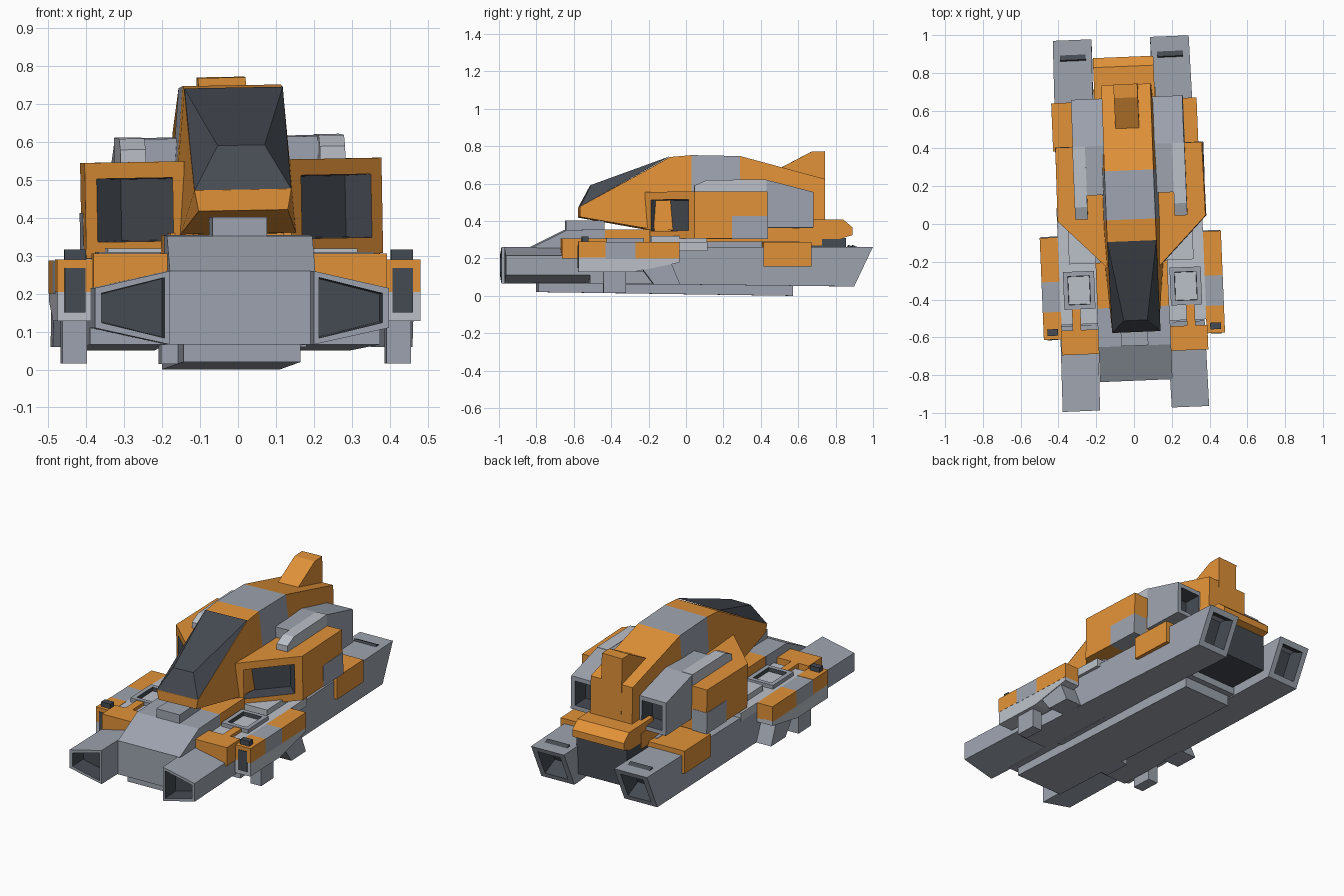
import bpy, bmesh
from mathutils import Vector

if "Cube" in bpy.data.objects:
    bpy.data.objects.remove(bpy.data.objects["Cube"])

YAW, AXIS = 0.041, -0.022      # the whole craft sits slightly turned


def material(name, rgb):
    m = bpy.data.materials.new(name)
    m.diffuse_color = (*rgb, 1)
    m.use_nodes = True
    m.node_tree.nodes["Principled BSDF"].inputs["Base Color"].default_value = m.diffuse_color
    return m


GREY = material("hull_grey", (0.34, 0.37, 0.43))
LIGHT = material("light_grey", (0.50, 0.53, 0.58))
ORANGE = material("orange_paint", (0.76, 0.29, 0.04))
DARK = material("dark", (0.06, 0.07, 0.085))


def loft(name, rings, mat, mirror=False, upper=False, dx=0.0, recess=None):
    """Skin rings of points; recess = (direction, border, depth) sinks a dark opening."""
    bm = bmesh.new()
    vs = [[bm.verts.new(p) for p in r] for r in rings]
    n = len(vs[0])
    for a, b in zip(vs, vs[1:]):
        for i in range(n):
            j = (i + 1) % n
            bm.faces.new((a[i], a[j], b[j], b[i]))
    bm.faces.new(vs[0])
    bm.faces.new(vs[-1])
    bmesh.ops.recalc_face_normals(bm, faces=bm.faces)
    if recess:
        direction, border, depth = recess
        bm.normal_update()
        d = Vector(direction).normalized()
        f = max(bm.faces, key=lambda q: q.normal.dot(d))
        bmesh.ops.inset_region(bm, faces=[f], thickness=border)
        walls = bmesh.ops.inset_region(bm, faces=[f], thickness=0.004, depth=-depth)
        for q in walls["faces"] + [f]:
            q.material_index = 1
    me = bpy.data.meshes.new(name)
    bm.to_mesh(me)
    bm.free()
    me.materials.append(mat)
    me.materials.append(DARK)
    ob = bpy.data.objects.new(name, me)
    bpy.context.collection.objects.link(ob)
    ob.location = (AXIS + dx + (0.02 if upper else 0), 0, 0)
    ob.rotation_euler = (0, -0.018 if upper else 0, YAW)
    if mirror:
        mod = ob.modifiers.new("mirror", 'MIRROR')
        mod.use_mirror_merge = False
    return ob


def prism(name, prof, x0, x1, mat, **kw):
    """Side profile of (y, z) points extruded across x."""
    return loft(name, [[(x, y, z) for y, z in prof] for x in (x0, x1)], mat, **kw)


def box(name, x0, x1, y0, y1, z0, z1, mat, **kw):
    return prism(name, [(y0, z0), (y1, z0), (y1, z1), (y0, z1)], x0, x1, mat, **kw)


def slab(name, plan, z0, z1, mat, **kw):
    """Plan of (x, y) points extruded upward."""
    return loft(name, [[(x, y, z) for x, y in plan] for z in (z0, z1)], mat, **kw)


def sect(y, zb, zt, wb, wt):
    return [(-wb, y, zb), (wb, y, zb), (wt, y, zt), (-wt, y, zt)]


# side booms: tapered intake in front, long box behind with slanted nozzle end
def intake_ring(y, xi, xo):
    return [(xi, y, 0.066), (xo, y, 0.11), (xo, y, 0.215), (xi, y, 0.26)]


loft("boom_intake", [intake_ring(-0.98, 0.19, 0.388), intake_ring(-0.53, 0.182, 0.383)],
     GREY, mirror=True, dx=-0.008, recess=((0, -1, 0), 0.022, 0.1))
loft("boom", [[(0.182, -0.53, 0.066), (0.383, -0.53, 0.066), (0.383, -0.53, 0.26), (0.182, -0.53, 0.26)],
              [(0.155, 0.885, 0.05), (0.36, 0.885, 0.05), (0.36, 0.985, 0.26), (0.155, 0.985, 0.26)]],
     GREY, mirror=True, dx=-0.008, recess=((0, 1, -0.4), 0.045, 0.1))

# central hull, keel and small nose blocks
prism("hull", [(-0.83, 0.066), (-0.83, 0.26), (-0.645, 0.352), (-0.44, 0.355), (-0.44, 0.066)],
      -0.192, 0.192, GREY)
box("hull_core", -0.185, 0.185, -0.44, 0.6, 0.06, 0.29, GREY)
box("hull_collar", -0.19, 0.19, -0.44, -0.2, 0.27, 0.355, ORANGE)
box("hull_top", -0.165, 0.165, -0.2, 0.72, 0.27, 0.36, ORANGE)
box("nose_block", -0.072, 0.072, -0.645, -0.44, 0.34, 0.402, GREY)
prism("keel", [(-0.795, 0.02), (0.565, 0.0), (0.565, 0.065), (-0.795, 0.068)], -0.155, 0.155, GREY)
box("keel_fin", -0.2, -0.155, -0.46, -0.3, 0.015, 0.068, GREY)

# rear engine block and tail plate
box("rear_engine", -0.158, 0.158, 0.55, 0.85, 0.1, 0.31, DARK)
prism("tail_plate", [(0.6, 0.3), (0.82, 0.305), (0.885, 0.325), (0.885, 0.365), (0.835, 0.408), (0.6, 0.408)],
      -0.16, 0.16, ORANGE)

# upper fuselage in three colour bands
loft("nose_body", [sect(-0.572, 0.42, 0.475, 0.118, 0.128), sect(-0.23, 0.36, 0.662, 0.152, 0.13),
                   sect(-0.09, 0.35, 0.74, 0.16, 0.13), sect(0.025, 0.35, 0.75, 0.165, 0.13)],
     ORANGE, upper=True)
loft("middle_body", [sect(0.025, 0.35, 0.75, 0.165, 0.13), sect(0.285, 0.35, 0.745, 0.165, 0.13)],
     GREY, upper=True)
loft("rear_body", [sect(0.285, 0.35, 0.745, 0.165, 0.13), sect(0.74, 0.34, 0.622, 0.13, 0.13)],
     ORANGE, upper=True)
prism("tail_fin", [(0.48, 0.67), (0.67, 0.77), (0.742, 0.772), (0.742, 0.45), (0.48, 0.45)],
      -0.063, 0.063, ORANGE, upper=True)

# canopy: two cross ridges meeting the body top
loft("canopy", [[(s * 0.128, -0.572, 0.474), (s * 0.062, -0.51, 0.592), (s * 0.13, -0.09, 0.744)]
                for s in (-1, 1)], DARK, upper=True)

# shoulders with swept intake faces
slab("shoulder", [(0.12, -0.225), (0.14, -0.225), (0.392, 0.03), (0.388, 0.42), (0.12, 0.42)],
     0.3, 0.552, ORANGE, mirror=True, upper=True, recess=((1, -1, 0), 0.06, 0.09))
box("shoulder_patch", 0.3, 0.3915, 0.23, 0.422, 0.298, 0.42, GREY, mirror=True, upper=True)

# upper engine pods with front prongs
prism("engine_pod", [(0.16, 0.36), (0.16, 0.612), (0.42, 0.615), (0.67, 0.55), (0.67, 0.36)],
      0.12, 0.295, GREY, mirror=True, upper=True, recess=((0, 1, 0), 0.035, 0.1))
prism("pod_prong", [(0.035, 0.53), (0.035, 0.585), (0.1, 0.614), (0.42, 0.617), (0.42, 0.53)],
      0.23, 0.297, LIGHT, mirror=True, upper=True)

# rear saddle over each boom
box("boom_saddle", 0.155, 0.385, 0.4, 0.655, 0.158, 0.288, ORANGE, mirror=True, dx=-0.005)

# front boom cover with two fingers, and the deck behind it
slab("boom_cover", [(0.188, -0.68), (0.388, -0.68), (0.388, -0.55), (0.325, -0.55), (0.325, -0.44),
                    (0.28, -0.44), (0.28, -0.55), (0.188, -0.55)], 0.2, 0.306, ORANGE, mirror=True)
box("deck", 0.18, 0.385, -0.52, 0.1, 0.24, 0.288, LIGHT, mirror=True)
box("deck_vent", 0.2, 0.365, -0.44, -0.24, 0.25, 0.31, GREY, mirror=True,
    recess=((0, 0, 1), 0.035, 0.04))
box("deck_pad", 0.19, 0.33, -0.2, 0.1, 0.25, 0.32, LIGHT, mirror=True)

# side guns: three painted segments above a grey lower block
for part, y0, y1, mat in (("rear", -0.29, -0.055, ORANGE), ("middle", -0.45, -0.29, GREY)):
    box("gun_" + part, 0.383, 0.48, y0, y1, 0.2, 0.288, mat, mirror=True)
box("gun_front", 0.383, 0.48, -0.595, -0.45, 0.205, 0.29, ORANGE, mirror=True)
prism("gun_lower", [(-0.594, 0.205), (-0.594, 0.128), (-0.3, 0.128), (-0.055, 0.178), (-0.055, 0.205)],
      0.384, 0.479, LIGHT, mirror=True)
box("gun_muzzle", 0.405, 0.46, -0.598, -0.57, 0.15, 0.268, DARK, mirror=True)
box("gun_sight", 0.403, 0.46, -0.575, -0.54, 0.28, 0.317, DARK, mirror=True)
box("gun_mount", 0.36, 0.4, -0.46, -0.22, 0.13, 0.27, GREY, mirror=True)

# legs and slanted struts under the guns
box("leg", 0.395, 0.46, -0.46, -0.34, 0.016, 0.14, GREY, mirror=True)
prism("strut", [(-0.28, 0.18), (-0.1, 0.18), (-0.05, 0.06), (-0.19, 0.06)], 0.37, 0.475, GREY, mirror=True)
